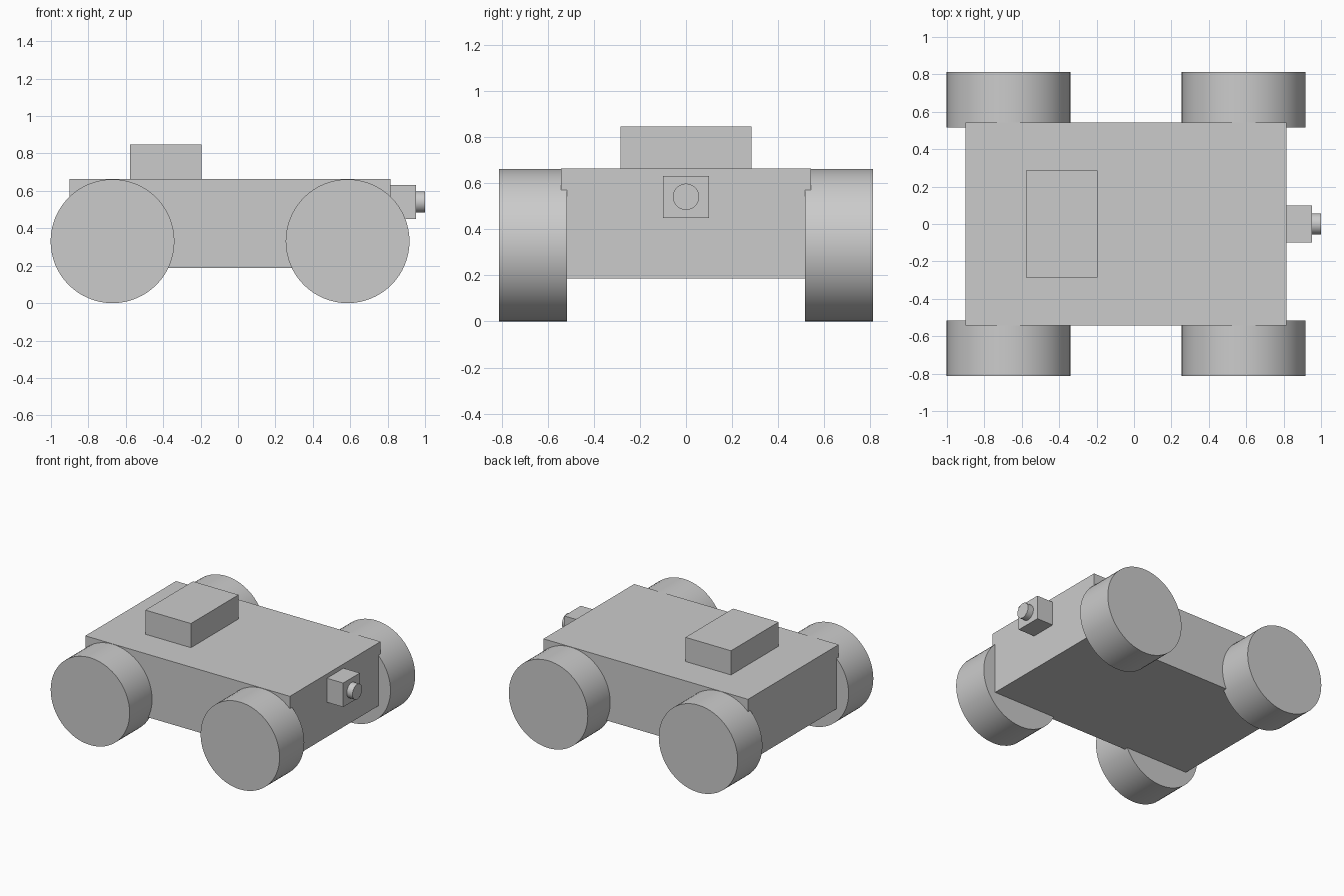
import bpy
import math

cube = bpy.data.objects.get("Cube")
if cube:
    bpy.data.objects.remove(cube, do_unlink=True)

# Single plain grey finish
grey = bpy.data.materials.new("light_grey")
grey.use_nodes = True
colour = (0.6, 0.6, 0.6, 1)
grey.diffuse_color = colour
grey.node_tree.nodes["Principled BSDF"].inputs["Base Color"].default_value = colour


def box(name, low, high):
    centre = [(a + b) / 2 for a, b in zip(low, high)]
    bpy.ops.mesh.primitive_cube_add(size=1, location=centre)
    obj = bpy.context.object
    obj.name = name
    obj.scale = [b - a for a, b in zip(low, high)]
    bpy.ops.object.transform_apply(location=False, rotation=False, scale=True)
    obj.data.materials.append(grey)
    return obj


def cylinder(name, centre, radius, depth, rotation):
    bpy.ops.mesh.primitive_cylinder_add(vertices=64, radius=radius, depth=depth,
                                        location=centre, rotation=rotation)
    obj = bpy.context.object
    obj.name = name
    obj.data.materials.append(grey)
    bpy.ops.object.shade_smooth_by_angle(angle=math.radians(30))
    return obj


# Chassis and the raised box on its deck
box("chassis", (-0.9, -0.543, 0.187), (0.815, 0.543, 0.664))
box("deck_box", (-0.577, -0.285, 0.66), (-0.195, 0.285, 0.847))

# Camera housing with its round lens
box("camera_housing", (0.81, -0.1, 0.45), (0.952, 0.1, 0.632))
cylinder("camera_lens", (0.97, 0, 0.541), 0.057, 0.06, (0, math.pi / 2, 0))

# Four wheels, sunk slightly into the chassis sides
radius = 0.331
for x, end in ((-0.671, "left"), (0.586, "right")):
    for side, face in ((-1, "front"), (1, "back")):
        cylinder(f"wheel_{face}_{end}".replace("left", "minus_x").replace("right", "plus_x"),
                 (x, side * 0.664, radius), radius, 0.296, (math.pi / 2, 0, 0))
